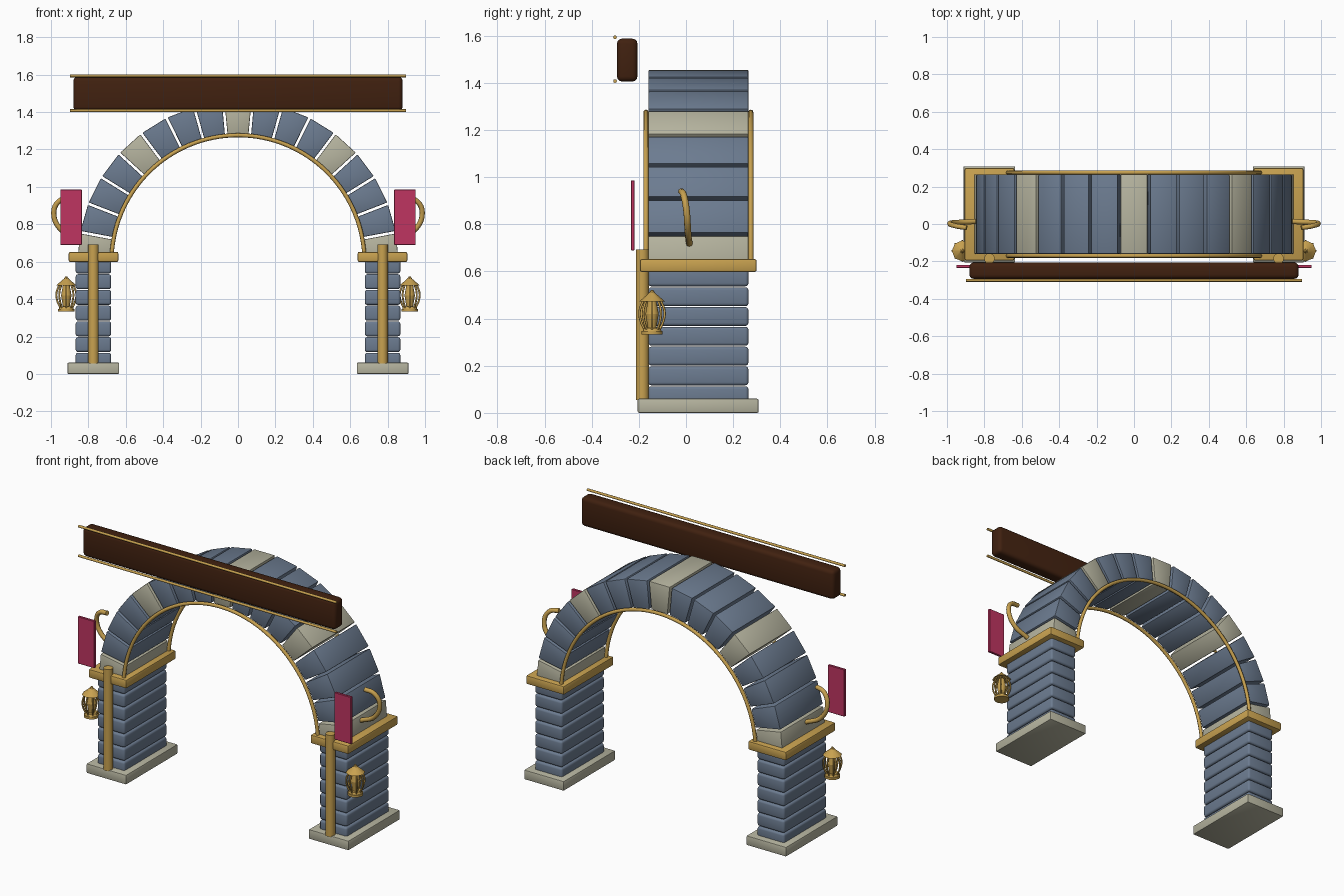
import bpy, bmesh, math
from mathutils import Vector, Matrix

if "Cube" in bpy.data.objects:
    bpy.data.objects.remove(bpy.data.objects["Cube"], do_unlink=True)


def material(name, rgb):
    m = bpy.data.materials.new(name)
    m.use_nodes = True
    m.diffuse_color = (*rgb, 1)
    m.node_tree.nodes["Principled BSDF"].inputs["Base Color"].default_value = (*rgb, 1)
    return m


SLATE = material("slate blue stone", (0.15, 0.2, 0.28))
PALE = material("pale stone", (0.47, 0.46, 0.35))
GOLD = material("gold", (0.58, 0.36, 0.08))
RED = material("crimson cloth", (0.52, 0.035, 0.12))
WOOD = material("dark wood", (0.052, 0.015, 0.005))
meshes = []


def finish(name, bm, mat, bevel=0.0, segments=2):
    """Bevel the mesh and turn it into a named object."""
    bmesh.ops.recalc_face_normals(bm, faces=bm.faces)
    if bevel:
        bmesh.ops.bevel(bm, geom=bm.edges[:], offset=bevel, segments=segments,
                        profile=0.5, affect='EDGES', clamp_overlap=True)
    me = bpy.data.meshes.new(name)
    bm.to_mesh(me)
    bm.free()
    me.materials.append(mat)
    ob = bpy.data.objects.new(name, me)
    bpy.context.collection.objects.link(ob)
    meshes.append(ob)
    return ob


def box(name, mat, x, y, z, bevel=0.0, segments=2):
    """Box from (low, high) ranges on each axis."""
    bm = bmesh.new()
    bmesh.ops.create_cube(bm, size=1)
    for v in bm.verts:
        v.co = Vector([(a + b) / 2 + c * (b - a) for c, (a, b) in zip(v.co, (x, y, z))])
    return finish(name, bm, mat, bevel, segments)


def frustum(name, mat, x, y, z0, z1, r0, r1, sides=16):
    bm = bmesh.new()
    bmesh.ops.create_cone(bm, cap_ends=True, segments=sides, radius1=r0, radius2=r1,
                          depth=z1 - z0,
                          matrix=Matrix.Translation((x, y, (z0 + z1) / 2)))
    return finish(name, bm, mat)


def tube(name, mat, points, radius, smooth=True):
    """Round bar through a few points."""
    cu = bpy.data.curves.new(name, 'CURVE')
    cu.dimensions = '3D'
    cu.bevel_depth = radius
    cu.bevel_resolution = 2
    cu.resolution_u = 6
    cu.use_fill_caps = True
    if smooth:
        sp = cu.splines.new('BEZIER')
        sp.bezier_points.add(len(points) - 1)
        for bp, p in zip(sp.bezier_points, points):
            bp.co = p
            bp.handle_left_type = bp.handle_right_type = 'AUTO'
    else:
        sp = cu.splines.new('POLY')
        sp.points.add(len(points) - 1)
        for sp_point, p in zip(sp.points, points):
            sp_point.co = (*p, 1)
    cu.materials.append(mat)
    ob = bpy.data.objects.new(name, cu)
    bpy.context.collection.objects.link(ob)
    return ob


FRONT, BACK = -0.16, 0.265
CENTRE_Z = 0.6
INNER, OUTER = 0.68, 0.855
STONES = 17
STEP = math.pi / STONES
GAP = 0.014


def arch_stone(index):
    """Tapered stone, index counted from the keystone."""
    turn = Matrix.Rotation(index * STEP, 3, 'Y')
    bm = bmesh.new()
    rings = []
    for y in (FRONT, BACK):
        ring = []
        for side, r in ((-1, INNER), (1, INNER), (1, OUTER), (-1, OUTER)):
            half = r * math.tan(STEP / 2) - GAP / 2
            p = turn @ Vector((side * half, y, r))
            ring.append(bm.verts.new(p + Vector((0, 0, CENTRE_Z))))
        rings.append(ring)
    a, b = rings
    bm.faces.new(a)
    bm.faces.new(b[::-1])
    for i in range(4):
        j = (i + 1) % 4
        bm.faces.new((a[i], b[i], b[j], a[j]))
    finish("arch_stone", bm, PALE if index % 4 == 0 else SLATE, 0.005, 2)


# Arch stones and the trim rings on both faces
for i in range(-(STONES // 2), STONES // 2 + 1):
    arch_stone(i)
for name, y in (("front_arch_trim", FRONT - 0.01), ("back_arch_trim", BACK + 0.01)):
    arc = [(0.676 * math.cos(math.pi * k / 64), y, CENTRE_Z + 0.676 * math.sin(math.pi * k / 64))
           for k in range(65)]
    tube(name, GOLD, arc, 0.011, smooth=False)


def lantern(side, s, x, y):
    label = side + "_lantern_"
    frustum(label + "base", GOLD, x, y, 0.333, 0.347, 0.045, 0.045)
    frustum(label + "base_top", GOLD, x, y, 0.347, 0.36, 0.04, 0.034)
    frustum(label + "lower_glass", GOLD, x, y, 0.36, 0.42, 0.018, 0.028, 12)
    frustum(label + "upper_glass", GOLD, x, y, 0.42, 0.475, 0.028, 0.018, 12)
    frustum(label + "roof", GOLD, x, y, 0.472, 0.508, 0.056, 0.014, 8)
    frustum(label + "finial", GOLD, x, y, 0.508, 0.522, 0.014, 0.004, 8)
    for k in range(8):
        a = k * math.pi / 4
        rib = [(x + r * math.cos(a), y + r * math.sin(a), z)
               for r, z in ((0.033, 0.355), (0.048, 0.39), (0.053, 0.43), (0.036, 0.48))]
        tube(label + "rib", GOLD, rib, 0.005)


# Both piers with their fittings
for side, s in (("left", 1), ("right", -1)):
    def span(a, b):
        return tuple(sorted((s * a, s * b)))

    box(side + "_plinth", PALE, span(0.635, 0.912), (-0.205, 0.308), (0, 0.06), 0.006)
    for i in range(7):
        z = 0.073 + 0.084 * i
        box(side + "_pier_stone", SLATE, span(0.678, 0.868), (FRONT, BACK),
            (z - 0.04, z + 0.04), 0.013, 3)
    box(side + "_capital", GOLD, span(0.64, 0.905), (-0.196, 0.3), (0.598, 0.653), 0.009)
    frustum(side + "_front_post", GOLD, s * 0.773, -0.185, 0.055, 0.693, 0.028, 0.028)
    box(side + "_banner", RED, span(0.835, 0.95), (-0.234, -0.218), (0.69, 0.986), 0.002, 1)
    hook = [(0.845, 0.014, 0.718), (0.945, 0.008, 0.77), (0.985, 0.002, 0.86),
            (0.955, -0.01, 0.925), (0.895, -0.02, 0.94)]
    tube(side + "_wall_hook", GOLD, [(s * x, y, z) for x, y, z in hook], 0.014)
    lantern(side, s, s * 0.918, -0.144)

# Sign beam and its two rails
box("sign_beam", WOOD, (-0.88, 0.88), (-0.293, -0.206), (1.406, 1.588), 0.022, 3)
for name, z in (("upper_rail", 1.594), ("lower_rail", 1.408)):
    tube(name, GOLD, [(-0.897, -0.301, z), (0.897, -0.301, z)], 0.008, smooth=False)

# Smooth shading with sharp edges kept
bpy.ops.object.select_all(action='DESELECT')
for ob in meshes:
    ob.select_set(True)
bpy.context.view_layer.objects.active = meshes[0]
bpy.ops.object.shade_smooth_by_angle(angle=math.radians(35))
